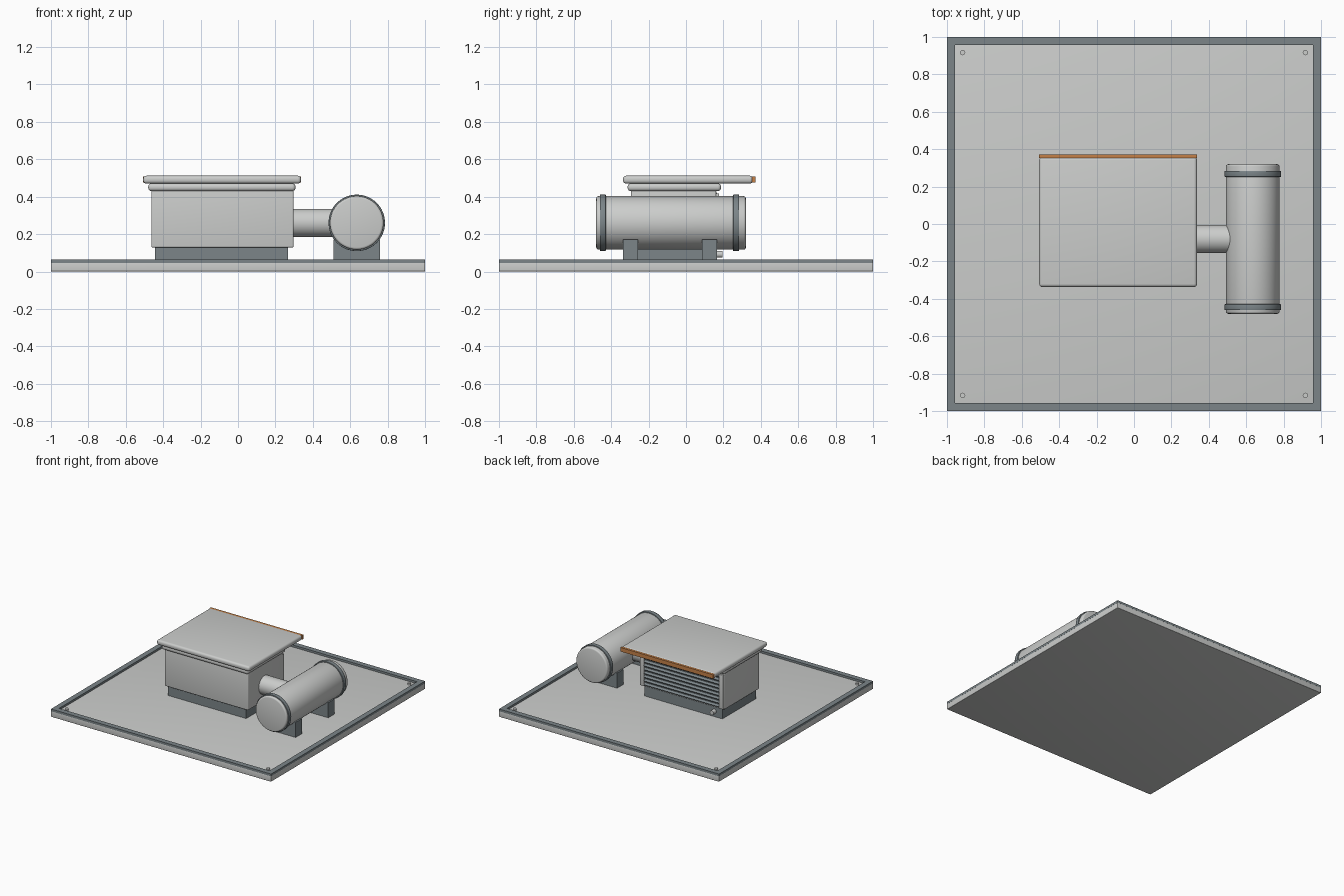
import bpy, bmesh, math
from mathutils import Matrix, Vector

if "Cube" in bpy.data.objects:
    bpy.data.objects.remove(bpy.data.objects["Cube"])


def material(name, rgb):
    m = bpy.data.materials.new(name)
    m.diffuse_color = (*rgb, 1)
    m.use_nodes = True
    m.node_tree.nodes["Principled BSDF"].inputs["Base Color"].default_value = m.diffuse_color
    return m


LIGHT = material("light grey", (0.60, 0.61, 0.60))
DARK = material("slate grey", (0.20, 0.235, 0.25))
ORANGE = material("copper orange", (0.56, 0.22, 0.065))


def finish(bm, name, mat):
    bmesh.ops.recalc_face_normals(bm, faces=bm.faces)
    me = bpy.data.meshes.new(name)
    bm.to_mesh(me)
    bm.free()
    me.materials.append(mat)
    ob = bpy.data.objects.new(name, me)
    bpy.context.collection.objects.link(ob)
    bpy.ops.object.select_all(action='DESELECT')
    ob.select_set(True)
    bpy.context.view_layer.objects.active = ob
    bpy.ops.object.shade_smooth_by_angle(angle=math.radians(35))
    return ob


def box(name, mat, x, y, z, bevel=0.0, tilt=0.0):
    # box given by its ranges, optionally rounded and tilted about x
    bm = bmesh.new()
    bmesh.ops.create_cube(bm, size=1)
    size = Vector((x[1] - x[0], y[1] - y[0], z[1] - z[0]))
    mid = Vector((x[0] + x[1], y[0] + y[1], z[0] + z[1])) / 2
    bmesh.ops.scale(bm, vec=size, verts=bm.verts)
    if bevel:
        bmesh.ops.bevel(bm, geom=bm.edges[:], offset=bevel, segments=4,
                        profile=0.5, affect='EDGES')
    bmesh.ops.transform(bm, matrix=Matrix.Translation(mid) @ Matrix.Rotation(tilt, 4, 'X'),
                        verts=bm.verts)
    return finish(bm, name, mat)


def cyl(name, mat, centre, radius, length, axis='Z', bevel=0.0, sides=48):
    bm = bmesh.new()
    bmesh.ops.create_cone(bm, cap_ends=True, segments=sides, radius1=radius,
                          radius2=radius, depth=length)
    if bevel:
        rims = [e for e in bm.edges if abs(e.verts[0].co.z - e.verts[1].co.z) < 1e-6]
        bmesh.ops.bevel(bm, geom=rims, offset=bevel, segments=3, profile=0.5, affect='EDGES')
    rot = {'X': Matrix.Rotation(math.pi / 2, 4, 'Y'),
           'Y': Matrix.Rotation(math.pi / 2, 4, 'X'),
           'Z': Matrix.Identity(4)}[axis]
    bmesh.ops.transform(bm, matrix=Matrix.Translation(centre) @ rot, verts=bm.verts)
    return finish(bm, name, mat)


def square_frame(name, mat, outer, inner, z0, z1):
    # closed square ring without corner joints
    bm = bmesh.new()
    corners = [(-1, -1), (1, -1), (1, 1), (-1, 1)]
    rings = [[bm.verts.new((cx * r, cy * r, z)) for r, z in
              ((outer, z0), (outer, z1), (inner, z1), (inner, z0))] for cx, cy in corners]
    for i in range(4):
        a, b = rings[i], rings[(i + 1) % 4]
        for k in range(4):
            n = (k + 1) % 4
            bm.faces.new((a[k], b[k], b[n], a[n]))
    return finish(bm, name, mat)


# base slab, raised rim and corner bolts
box("base_slab", LIGHT, (-1, 1), (-1, 1), (0, 0.048), 0.004)
square_frame("base_rim", DARK, 1.0, 0.957, 0.046, 0.065)
for sx in (-1, 1):
    for sy in (-1, 1):
        cyl("corner_bolt", LIGHT, (sx * 0.916, sy * 0.916, 0.053), 0.014, 0.014, sides=16)

# housing: skirt, body, collar and overhanging lid
box("housing_skirt", DARK, (-0.443, 0.267), (-0.275, 0.16), (0.046, 0.13))
box("housing_body", LIGHT, (-0.463, 0.297), (-0.294, 0.162), (0.128, 0.435), 0.008)
box("housing_collar", LIGHT, (-0.48, 0.307), (-0.312, 0.187), (0.43, 0.471), 0.017)
box("lid", LIGHT, (-0.507, 0.337), (-0.337, 0.358), (0.47, 0.512), 0.017)
box("lid_edge_strip", ORANGE, (-0.507, 0.337), (0.352, 0.372), (0.475, 0.508))

# rear louvre: backing plate, side posts and tilted slats
box("louvre_backing", DARK, (-0.425, 0.259), (0.155, 0.165), (0.14, 0.42))
for x in (-0.442, 0.276):
    box("louvre_post", LIGHT, (x - 0.018, x + 0.018), (0.155, 0.177), (0.135, 0.417), 0.003)
for i in range(9):
    z = 0.155 + i * 0.031
    box("louvre_slat", DARK, (-0.424, 0.258), (0.155, 0.181), (z - 0.004, z + 0.004),
        tilt=math.radians(-35))

# drain stub low on the back
cyl("drain_stub", LIGHT, (-0.37, 0.172, 0.092), 0.018, 0.045, 'Y', sides=20)

# side tank with bands, saddles and connecting pipe
cyl("tank", LIGHT, (0.635, -0.08, 0.26), 0.143, 0.80, 'Y', 0.012, 64)
for y in (-0.445, 0.268):
    cyl("tank_band", DARK, (0.635, y, 0.26), 0.151, 0.032, 'Y', 0.003, 64)
for y in (-0.297, 0.126):
    box("tank_saddle", DARK, (0.51, 0.76), (y - 0.04, y + 0.04), (0.046, 0.172))
cyl("connecting_pipe", LIGHT, (0.395, -0.08, 0.26), 0.075, 0.24, 'X')
